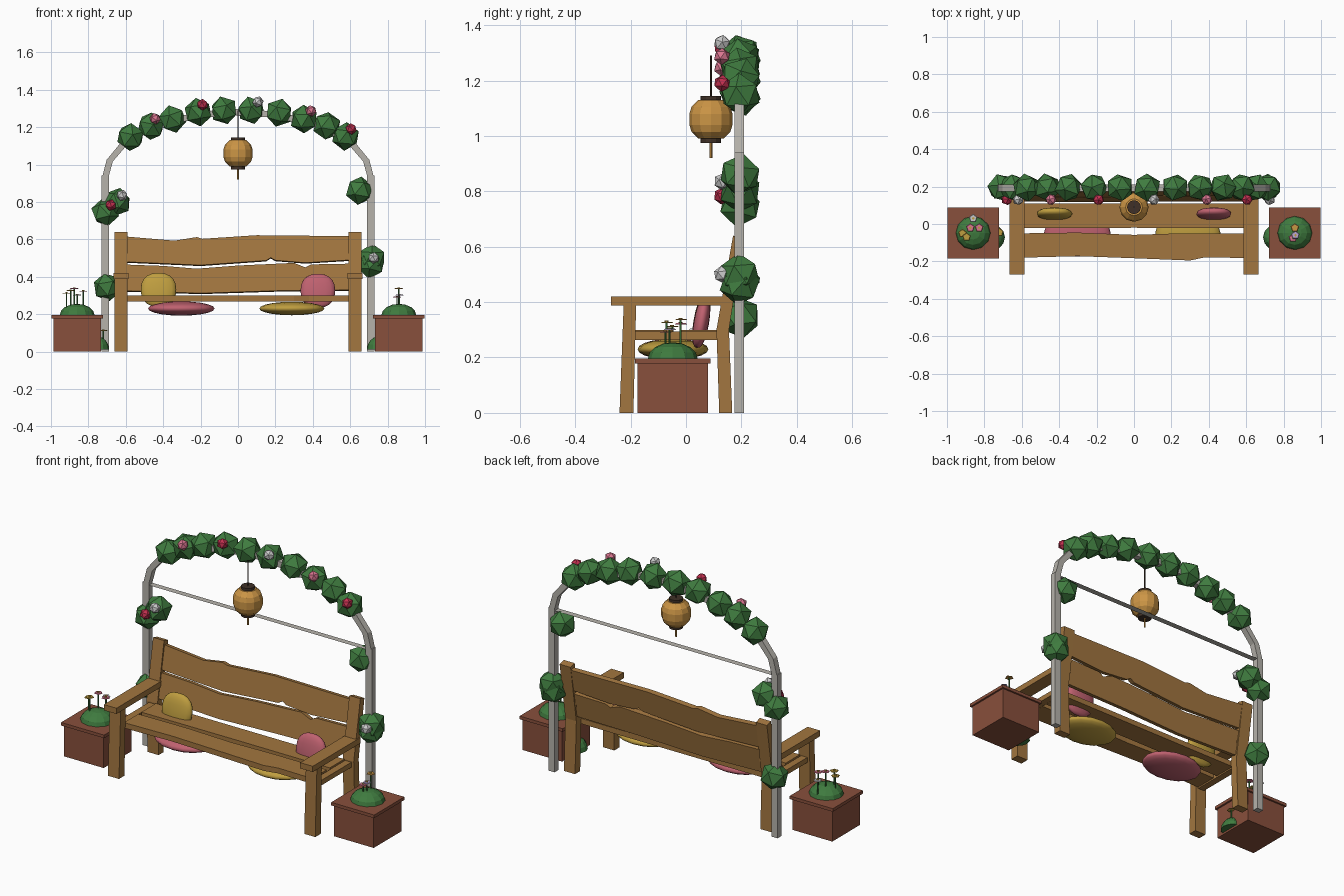
import bpy, bmesh, math, random
from mathutils import Matrix, Vector, Euler

if "Cube" in bpy.data.objects:
    bpy.data.objects.remove(bpy.data.objects["Cube"])
random.seed(4)

def mat(name, c):
    m = bpy.data.materials.new(name)
    m.diffuse_color = (*c, 1)
    m.use_nodes = True
    m.node_tree.nodes["Principled BSDF"].inputs["Base Color"].default_value = m.diffuse_color
    return m

WOOD = mat("wood", (0.36, 0.18, 0.05))
LEAF = mat("leaf", (0.05, 0.20, 0.05))
CLAY = mat("clay", (0.25, 0.08, 0.045))
AMBER = mat("amber", (0.60, 0.30, 0.06))
DARK = mat("dark", (0.05, 0.03, 0.02))
PINK = mat("pink", (0.52, 0.12, 0.16))
MUSTARD = mat("mustard", (0.52, 0.34, 0.05))
RED = mat("red", (0.55, 0.03, 0.08))
ROSE = mat("rose", (0.70, 0.18, 0.28))
WHITE = mat("white", (0.72, 0.70, 0.72))
STONE = mat("stone", (0.47, 0.45, 0.41))
LILAC = mat("lilac", (0.50, 0.40, 0.65))

def obj(name, bm, m, smooth=False):
    bmesh.ops.recalc_face_normals(bm, faces=bm.faces)
    me = bpy.data.meshes.new(name)
    bm.to_mesh(me)
    bm.free()
    if m:
        me.materials.append(m)
    for p in me.polygons:
        p.use_smooth = smooth
    o = bpy.data.objects.new(name, me)
    bpy.context.collection.objects.link(o)
    return o

def box(name, x0, x1, y0, y1, z0, z1, m):
    bm = bmesh.new()
    bmesh.ops.create_cube(bm, size=1)
    for v in bm.verts:
        v.co = ((x0 + x1) / 2 + v.co.x * (x1 - x0), (y0 + y1) / 2 + v.co.y * (y1 - y0),
                (z0 + z1) / 2 + v.co.z * (z1 - z0))
    return obj(name, bm, m)

def prism(name, pts, vec, m):
    """Extrude a closed outline of 3D points along vec."""
    bm = bmesh.new()
    f = bm.faces.new([bm.verts.new(p) for p in pts])
    r = bmesh.ops.extrude_face_region(bm, geom=[f])
    bmesh.ops.translate(bm, verts=[g for g in r["geom"] if isinstance(g, bmesh.types.BMVert)], vec=vec)
    return obj(name, bm, m)

def ico(name, loc, r, m, sub=1):
    bm = bmesh.new()
    rot = Euler([random.uniform(-0.3, 0.3), random.uniform(-0.3, 0.3), random.uniform(0, 6)])
    bmesh.ops.create_icosphere(bm, subdivisions=sub, radius=r,
                               matrix=Matrix.Translation(loc) @ rot.to_matrix().to_4x4())
    return obj(name, bm, m)

def cyl(name, x, y, z0, z1, r, m, n=8, r2=None):
    bm = bmesh.new()
    bmesh.ops.create_cone(bm, cap_ends=True, segments=n, radius1=r, radius2=r if r2 is None else r2,
                          depth=z1 - z0, matrix=Matrix.Translation((x, y, (z0 + z1) / 2)))
    return obj(name, bm, m)

def pillow(name, loc, rad, m, tilt=0, power=1.0):
    bm = bmesh.new()
    bmesh.ops.create_uvsphere(bm, u_segments=16, v_segments=10, radius=1)
    for v in bm.verts:
        v.co = [math.copysign(abs(c) ** power, c) * s for c, s in zip(v.co, rad)]
    bm.transform(Matrix.Translation(loc) @ Matrix.Rotation(tilt, 4, 'X'))
    return obj(name, bm, m, True)

def dome(name, loc, rad, m):
    bm = bmesh.new()
    bmesh.ops.create_uvsphere(bm, u_segments=12, v_segments=8, radius=1)
    bmesh.ops.bisect_plane(bm, geom=bm.verts[:] + bm.edges[:] + bm.faces[:], plane_co=(0, 0, 0),
                           plane_no=(0, 0, 1), clear_inner=True)
    bmesh.ops.holes_fill(bm, edges=[e for e in bm.edges if e.is_boundary])
    for v in bm.verts:
        v.co = [c * s + l for c, s, l in zip(v.co, rad, loc)]
    return obj(name, bm, m)

# Bench legs, back posts, armrests and side rails
for s in (-1, 1):
    x0, w = (-0.66, 0.07) if s < 0 else (0.59, 0.07)
    prism("front_leg", [(x0, -0.24, 0), (x0, -0.19, 0), (x0, -0.18, 0.39), (x0, -0.225, 0.39)], (w, 0, 0), WOOD)
    prism("back_post", [(x0, 0.12, 0), (x0, 0.167, 0), (x0, 0.155, 0.3), (x0, 0.207, 0.63),
                        (x0, 0.17, 0.64), (x0, 0.11, 0.3)], (w, 0, 0), WOOD)
    xc = s * 0.625
    box("armrest", xc - 0.04, xc + 0.04, -0.27, 0.165, 0.387, 0.42, WOOD)
    box("side_rail", xc - 0.02, xc + 0.02, -0.19, 0.12, 0.264, 0.293, WOOD)

# Seat planks with wavy edges
front_plank = [(-0.6, -0.18), (-0.3, -0.172), (0, -0.183), (0.3, -0.195), (0.38, -0.178), (0.6, -0.182),
               (0.6, -0.05), (0.25, -0.05), (0, -0.058), (-0.3, -0.046), (-0.6, -0.05)]
rear_plank = [(-0.6, -0.022), (0.0, -0.02), (0.6, -0.022), (0.6, 0.11), (-0.6, 0.11)]
for pl in (front_plank, rear_plank):
    prism("seat_plank", [(x, y, 0.268) for x, y in pl], (0, 0, 0.031), WOOD)

# Leaning backrest planks with wavy edges
upper = [(-0.6, 0.615), (-0.34, 0.593), (-0.22, 0.612), (-0.19, 0.603), (0.1, 0.622), (0.6, 0.617),
         (0.6, 0.49), (0.36, 0.475), (0.2, 0.488), (0.175, 0.502), (0.15, 0.487), (-0.2, 0.462), (-0.6, 0.48)]
lower = [(-0.6, 0.465), (-0.4, 0.458), (-0.22, 0.443), (0, 0.46), (0.3, 0.474), (0.36, 0.45), (0.39, 0.466),
         (0.6, 0.47), (0.6, 0.33), (0.2, 0.325), (-0.2, 0.312), (-0.6, 0.325)]
for pl in (upper, lower):
    prism("back_plank", [(x, 0.115 + (z - 0.3) * 0.19, z) for x, z in pl], (0, 0.028, -0.005), WOOD)

# Cushions
pillow("back_cushion", (-0.425, 0.055, 0.33), (0.095, 0.028, 0.092), MUSTARD, -0.17, 0.85)
pillow("back_cushion", (0.427, 0.055, 0.325), (0.093, 0.028, 0.092), PINK, -0.17, 0.85)
pillow("seat_cushion", (-0.303, -0.047, 0.23), (0.178, 0.128, 0.038), PINK)
pillow("seat_cushion", (0.288, -0.047, 0.23), (0.174, 0.128, 0.036), MUSTARD)

# Garden arch: posts, polygonal elliptical hoop and flat tie strip
for s in (-1, 1):
    box("arch_post", s * 0.71 - 0.02, s * 0.71 + 0.02, 0.175, 0.21, 0, 0.94, STONE)
N = 12
def ring(d):
    return [((0.71 + d) * math.cos(math.pi * i / N), 0.175, 0.93 + (0.35 + d) * math.sin(math.pi * i / N))
            for i in range(N + 1)]
bm = bmesh.new()
a = [bm.verts.new(p) for p in ring(0.017)]
b = [bm.verts.new(p) for p in ring(-0.017)]
fs = [bm.faces.new((a[i], a[i + 1], b[i + 1], b[i])) for i in range(N)]
r = bmesh.ops.extrude_face_region(bm, geom=fs)
bmesh.ops.translate(bm, verts=[g for g in r["geom"] if isinstance(g, bmesh.types.BMVert)], vec=(0, 0.035, 0))
obj("arch_hoop", bm, STONE)
bm = bmesh.new()
bm.faces.new([bm.verts.new(p) for p in ((-0.7, 0.175, 0.93), (0.7, 0.175, 0.93), (0.7, 0.21, 0.93), (-0.7, 0.21, 0.93))])
obj("arch_tie", bm, STONE)

# Leaf clumps on the arch and posts
for x, z in [(-0.575, 1.147), (-0.465, 1.205), (-0.35, 1.243), (-0.213, 1.28), (-0.075, 1.29), (0.07, 1.29),
             (0.22, 1.277), (0.352, 1.243), (0.475, 1.207), (0.575, 1.15), (-0.71, 0.745), (-0.645, 0.8),
             (-0.7, 0.345), (0.65, 0.86), (0.715, 0.5), (0.71, 0.465)]:
    ico("leaf_clump", (x, 0.195, z), 0.077, LEAF)

# Blossoms
for x, y, z, m in [(-0.443, 0.13, 1.245, ROSE), (-0.19, 0.13, 1.32, RED), (0.107, 0.13, 1.335, WHITE),
                   (0.39, 0.13, 1.287, ROSE), (0.605, 0.13, 1.19, RED), (-0.68, 0.13, 0.783, RED),
                   (-0.62, 0.13, 0.835, WHITE), (0.725, 0.13, 0.5, WHITE)]:
    ico("blossom", (x, y, z), 0.031, m)

# Hanging lantern
prof = [(0.045, 0.99), (0.07, 1.015), (0.078, 1.04), (0.078, 1.08), (0.07, 1.105), (0.045, 1.13)]
for (r1, z1), (r2, z2) in zip(prof, prof[1:]):
    cyl("lantern_body", 0, 0.09, z1, z2, r1, AMBER, 12, r2)
cyl("lantern_top_cap", 0, 0.09, 1.127, 1.145, 0.037, DARK, 12)
cyl("lantern_bottom_cap", 0, 0.09, 0.974, 0.992, 0.037, DARK, 12)
cyl("lantern_cord", 0, 0.09, 1.14, 1.29, 0.003, DARK, 6)
cyl("lantern_tassel", 0, 0.09, 0.92, 0.98, 0.005, AMBER, 6)

# Planters with mounds and flowers
def flower(x, y, z0, z1, m):
    cyl("flower_stem", x, y, z0, z1, 0.004, LEAF, 5)
    cyl("flower_head", x, y, z1, z1 + 0.004, 0.024, m, 5, 0.02)
    cyl("flower_centre", x, y, z1 + 0.004, z1 + 0.008, 0.007, MUSTARD, 6)

for s in (-1, 1):
    xc, yc = s * 0.86, -0.048
    box("planter_body", xc - 0.127, xc + 0.127, yc - 0.127, yc + 0.127, 0, 0.18, CLAY)
    box("planter_rim", xc - 0.137, xc + 0.137, yc - 0.137, yc + 0.137, 0.178, 0.196, CLAY)
    dome("planter_mound", (xc, yc, 0.195), (0.093, 0.09, 0.06), LEAF)
    dome("side_sprig", (s * 0.75, -0.072, 0.012), (0.06, 0.064, 0.068), LEAF)

for x, y, z, m in [(-0.86, 0.03, 0.30, WHITE), (-0.875, -0.02, 0.335, ROSE), (-0.828, -0.02, 0.32, ROSE),
                   (-0.917, -0.05, 0.31, MUSTARD), (-0.895, -0.07, 0.325, MUSTARD),
                   (0.86, -0.02, 0.335, AMBER), (0.863, -0.06, 0.30, LILAC), (0.85, -0.075, 0.29, ROSE)]:
    flower(x, y, 0.21, z, m)
flower(-0.72, -0.045, 0.05, 0.11, MUSTARD)
